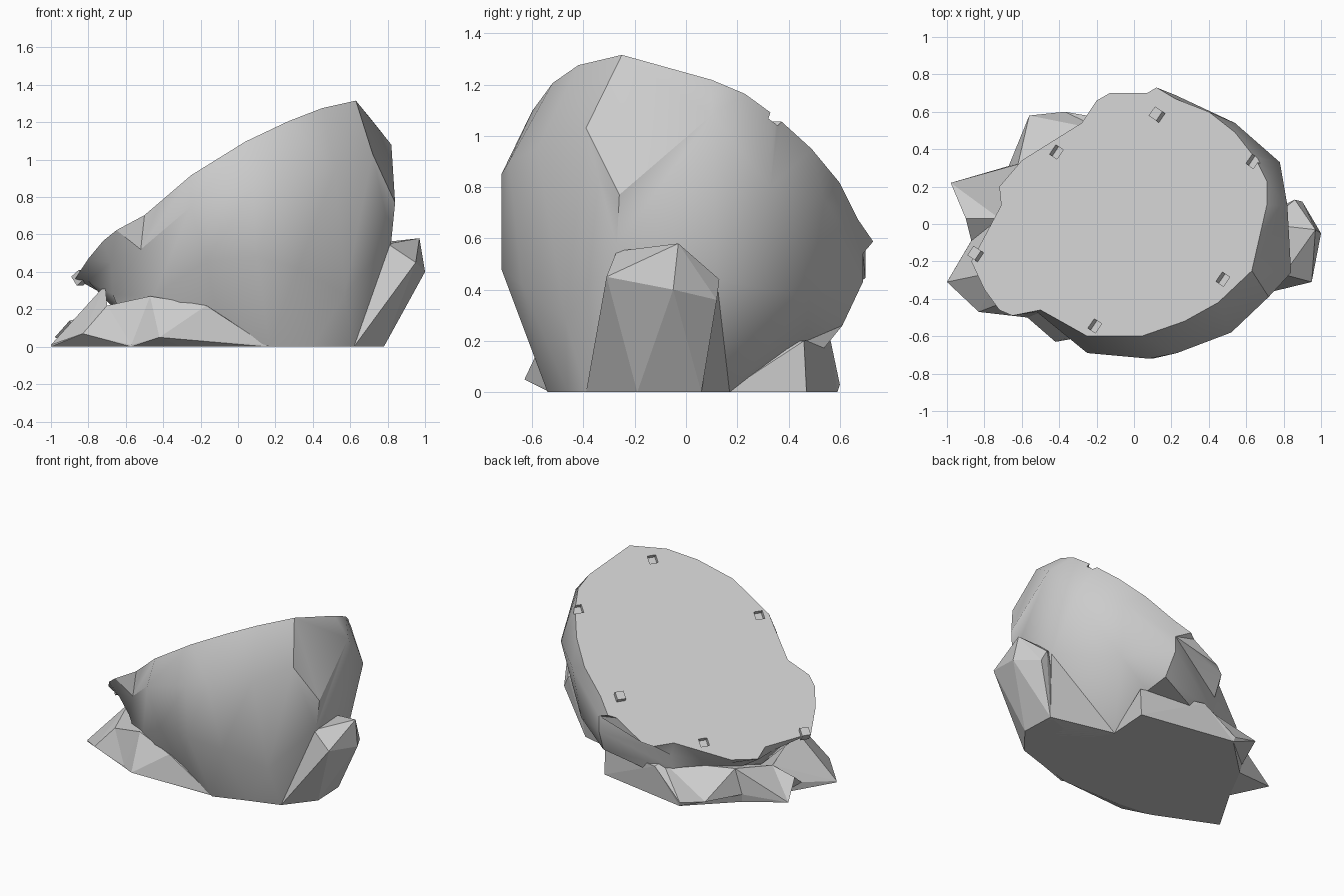
import bpy
import bmesh
from math import atan2, tau
from mathutils import Vector

default_cube = bpy.data.objects.get("Cube")
if default_cube:
    bpy.data.objects.remove(default_cube, do_unlink=True)

stone = bpy.data.materials.new("stone grey")
stone.use_nodes = True
GREY = (0.6, 0.6, 0.6, 1)
stone.diffuse_color = GREY
stone.node_tree.nodes["Principled BSDF"].inputs["Base Color"].default_value = GREY


def slope(x, y):
    """Height of the slanted flat cut at a ground position."""
    return 0.82 + 0.62 * x - 0.42 * y


def angle(point):
    return atan2(point[1], point[0]) % tau


def ring(*points):
    """Scale a ring from hundredths and order it around the z axis."""
    return sorted((Vector(p) / 100 for p in points), key=angle)


def finish(bm, name, smooth=0):
    bmesh.ops.recalc_face_normals(bm, faces=bm.faces)
    mesh = bpy.data.meshes.new(name)
    bm.to_mesh(mesh)
    bm.free()
    mesh.materials.append(stone)
    obj = bpy.data.objects.new(name, mesh)
    bpy.context.collection.objects.link(obj)
    if smooth:
        bpy.ops.object.select_all(action="DESELECT")
        obj.select_set(True)
        bpy.context.view_layer.objects.active = obj
        bpy.ops.object.shade_smooth_by_angle(angle=smooth)
    return obj


def stitch(bm, low, high):
    """Join two rings of any counts with triangles, walking by angle."""
    i = j = 0
    n, m = len(low), len(high)

    def turn(verts, k):
        return angle(verts[k % len(verts)].co) + tau * (k // len(verts))

    while i < n or j < m:
        if j == m or (i < n and turn(low, i + 1) <= turn(high, j + 1)):
            bm.faces.new((low[i % n], low[(i + 1) % n], high[j % m]))
            i += 1
        else:
            bm.faces.new((low[i % n], high[(j + 1) % m], high[j % m]))
            j += 1


def loft(name, rings, smooth=0):
    bm = bmesh.new()
    loops = [[bm.verts.new(p) for p in r] for r in rings]
    for low, high in zip(loops, loops[1:]):
        stitch(bm, low, high)
    bm.faces.new(loops[0])
    bm.faces.new(loops[-1])
    return finish(bm, name, smooth)


def hull(name, points):
    bm = bmesh.new()
    for p in points:
        bm.verts.new(Vector(p) / 100)
    bmesh.ops.convex_hull(bm, input=bm.verts)
    return finish(bm, name)


# Boulder: foot, belly, shoulder, then the rim of the slanted cut
foot = ring((77, 6, 0), (31, 17, 0), (28, 47, 20), (24, 61, 26), (-25, 48, 10),
            (-58, 20, 10), (-60, -30, 10), (-40, -42, 10), (-10, -50, 10),
            (17, -54, 0), (40, -46, 0), (62, -39, 0))
belly = ring((81, 12, 44), (51, 48, 37), (22, 69, 43), (-25, 51, 22),
             (-58, 22, 20), (-66, -5, 20), (-67, -30, 28), (-45, -45, 27),
             (-17, -66, 46), (10, -72, 48), (32, -64, 42), (57, -47, 28),
             (82, -27, 57))
shoulder = ring((82, 10, 108), (78, 33, 80), (54, 54, 75), (22, 69, 54), (-25, 53, 32),
                (-55, 33, 26), (-69, 15, 26), (-70, 0, 27), (-80, -22, 35),
                (-68, -40, 45), (-52, -47, 52), (-25, -69, 75), (8, -72, 85),
                (23, -69, 90), (52, -58, 95), (72, -39, 103), (84, -26, 77))
rim_plan = ring((71, 10), (71, 23), (65, 35), (54, 49), (40, 60), (22, 67), (12, 73),
                (7, 70), (-13, 70), (-20, 66), (-28, 54), (-60, 34), (-72, 20),
                (-71, 10), (-87, -20), (-80, -35), (-72, -46), (-65, -49), (-50, -46),
                (-41, -51), (-25, -60), (4, -60), (27, -52), (45, -42), (63, -25))
rim = [Vector((x, y, slope(x, y))) for x, y in rim_plan]
boulder = loft("boulder", [foot, belly, shoulder, rim], smooth=0.6)

# Rough rock slab under the low end
ground = ring((-100, -31, 0), (-57, -50, 0), (-30, -53, 0), (15, -53, 0),
              (62, -39, 0), (78, -19, 0), (77, 6, 0), (31, 17, 0), (33, 47, 0),
              (-36, 59, 0), (-66, 30, 0), (-80, 3, 0))
ledge = ring((-98, 22, 5), (-90, 3, 14), (-87, -9, 5), (-100, -31, 1), (-83, -47, 7),
             (-57, -50, 1), (-42, -63, 5), (15, -53, 1), (62, -39, 1), (76, -19, 1),
             (75, 6, 1), (31, 17, 1), (33, 46, 20), (-14, 56, 22), (-37, 60, 3),
             (-56, 58, 8), (-67, 31, 6))
crest = ring((-62, 32, 24), (-72, 3, 18), (-71, -25, 33), (-70, -42, 22),
             (-47, -46, 27), (-17, -55, 22), (12, -40, 5), (50, -28, 5), (26, 15, 5),
             (24, 40, 20), (-16, 50, 24))
loft("rock_slab", [ground, ledge, crest])

# Jutting rock on the high end
hull("side_outcrop", [(95, -31, 45), (100, -5, 40), (97, -3, 58), (90, 12, 36),
                      (86, 13, 44), (80, -27, 55), (62, -39, 0), (78, -19, 0),
                      (77, 6, 0), (60, 0, 0), (70, 0, 55)])

# Two pegs, and sockets for the rest, around the slanted cut
tilt = Vector((-0.62, 0.42, 1)).to_track_quat("Z", "Y").to_matrix().to_4x4()
spots = [("peg", 0.13, 0.58), ("peg", -0.84, -0.165),
         ("socket", 0.635, 0.335), ("socket", 0.475, -0.295),
         ("socket", -0.21, -0.545), ("socket", -0.415, 0.385)]
for kind, x, y in spots:
    bm = bmesh.new()
    bmesh.ops.create_cube(bm, size=0.06, matrix=tilt)
    block = finish(bm, kind)
    block.location = (x, y, slope(x, y))
    if kind == "socket":
        block.hide_render = True
        block.hide_set(True)
        cut = boulder.modifiers.new("socket", "BOOLEAN")
        cut.operation = "DIFFERENCE"
        cut.solver = "EXACT"
        cut.object = block
